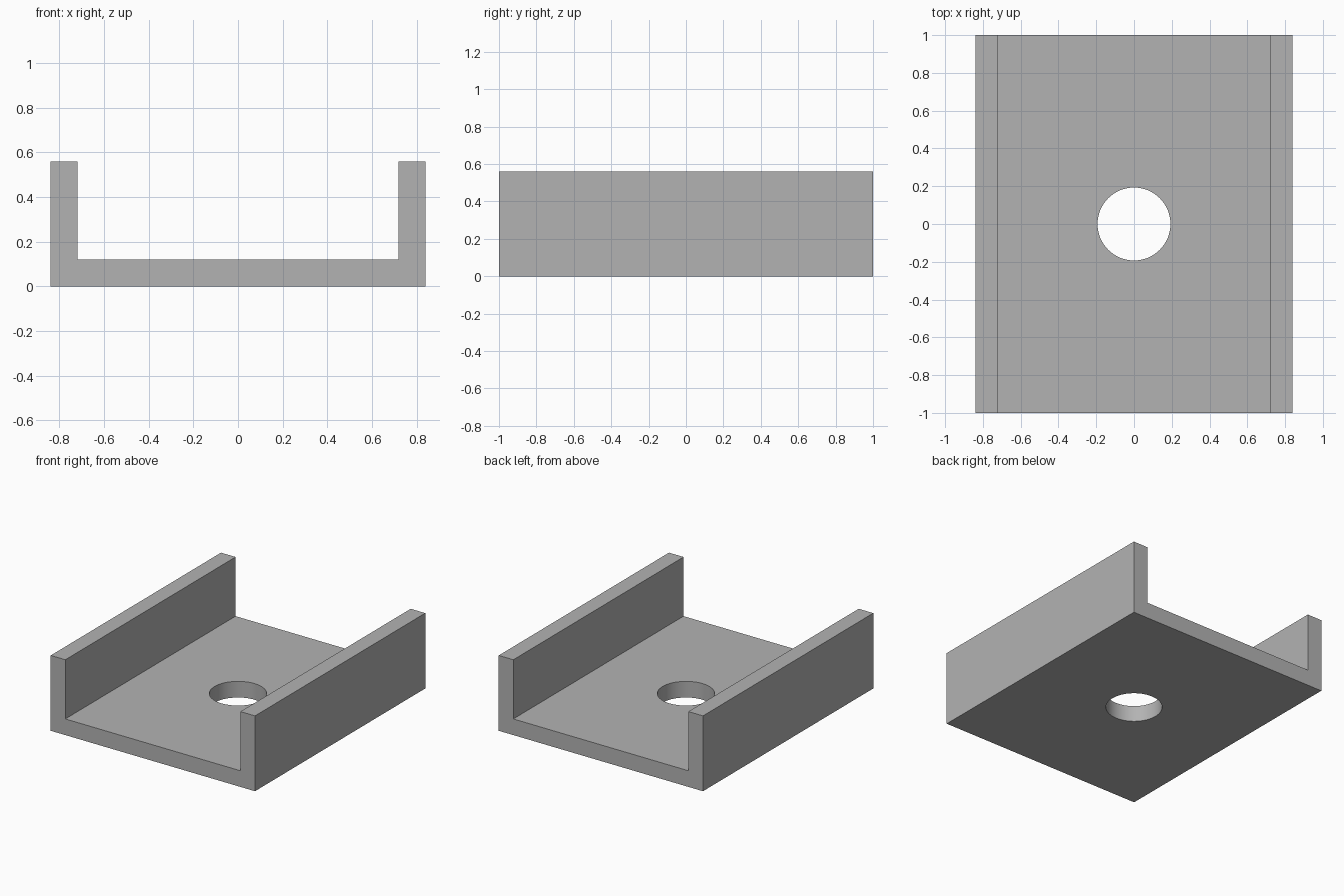
import bpy
import bmesh
import math

cube = bpy.data.objects.get("Cube")
if cube:
    bpy.data.objects.remove(cube, do_unlink=True)

HALF_WIDTH, HALF_LENGTH, HEIGHT = 0.84, 1.0, 0.56
THICKNESS, HOLE_RADIUS = 0.12, 0.193

grey = bpy.data.materials.new("plain grey")
grey.use_nodes = True
colour = (0.45, 0.45, 0.45, 1)
grey.diffuse_color = colour
grey.node_tree.nodes["Principled BSDF"].inputs["Base Color"].default_value = colour

# U-shaped channel: half a profile, mirrored and extruded along its length
inner = HALF_WIDTH - THICKNESS
right_half = [(HALF_WIDTH, 0), (HALF_WIDTH, HEIGHT), (inner, HEIGHT), (inner, THICKNESS)]
profile = right_half + [(-x, z) for x, z in reversed(right_half)]

bm = bmesh.new()
face = bm.faces.new([bm.verts.new((x, -HALF_LENGTH, z)) for x, z in profile])
extruded = bmesh.ops.extrude_face_region(bm, geom=[face])
moved = [v for v in extruded["geom"] if isinstance(v, bmesh.types.BMVert)]
bmesh.ops.translate(bm, verts=moved, vec=(0, 2 * HALF_LENGTH, 0))
bmesh.ops.recalc_face_normals(bm, faces=bm.faces)
mesh = bpy.data.meshes.new("channel")
bm.to_mesh(mesh)
bm.free()
mesh.materials.append(grey)
channel = bpy.data.objects.new("channel", mesh)
bpy.context.collection.objects.link(channel)

# Round hole through the middle of the floor
bpy.ops.mesh.primitive_cylinder_add(vertices=64, radius=HOLE_RADIUS, depth=4 * THICKNESS,
                                    location=(0, 0, THICKNESS / 2))
cutter = bpy.context.object
cutter.name = "hole_cutter"
cutter.data.materials.append(grey)
hole = channel.modifiers.new("hole", "BOOLEAN")
hole.operation = "DIFFERENCE"
hole.solver = "EXACT"
hole.object = cutter

bpy.ops.object.select_all(action="DESELECT")
channel.select_set(True)
bpy.context.view_layer.objects.active = channel
bpy.ops.object.modifier_apply(modifier=hole.name)
bpy.data.objects.remove(cutter, do_unlink=True)
bpy.ops.object.shade_smooth_by_angle(angle=math.radians(30))
